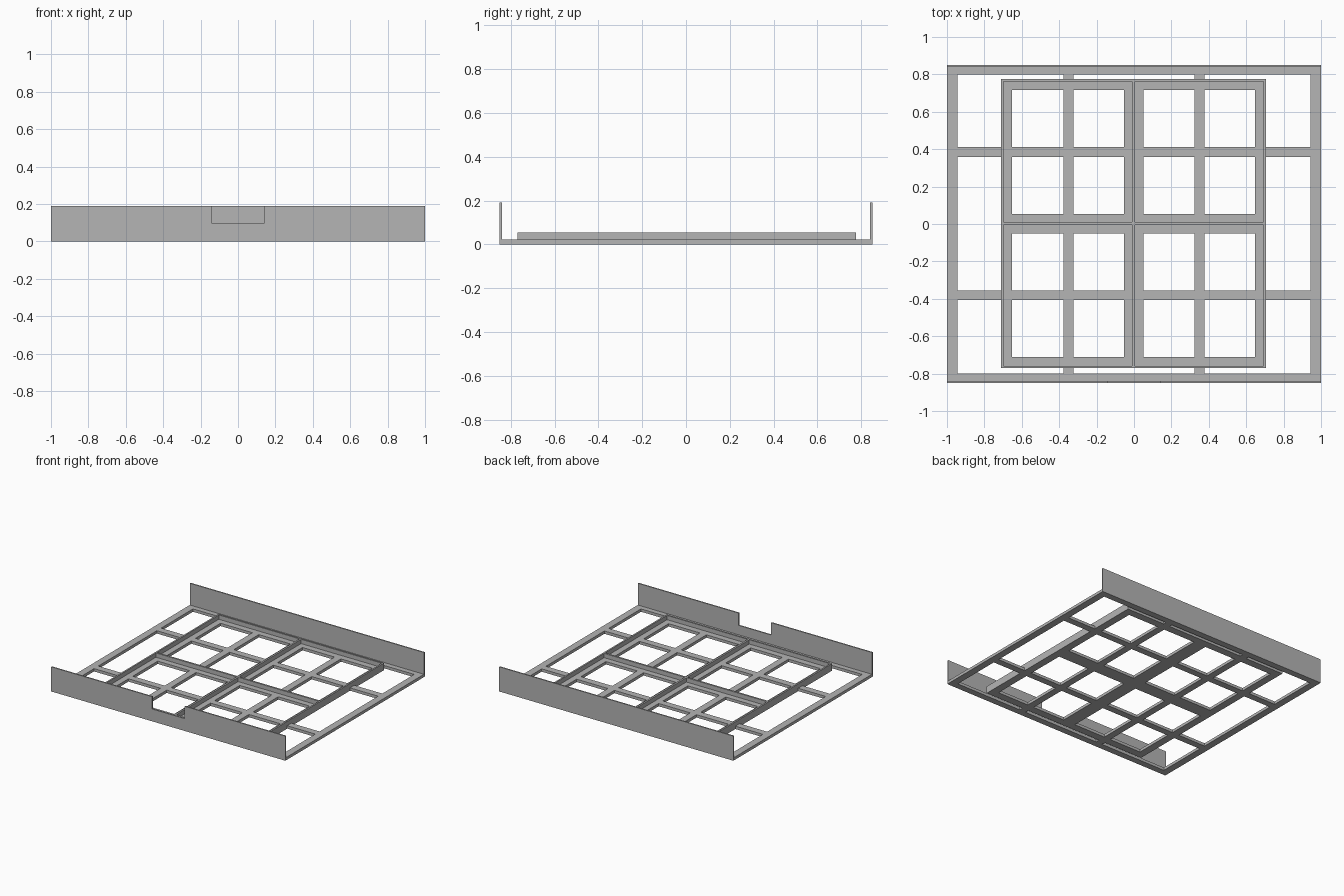
import bpy
import bmesh

if "Cube" in bpy.data.objects:
    bpy.data.objects.remove(bpy.data.objects["Cube"], do_unlink=True)

# Single grey material
grey = bpy.data.materials.new("plain_grey")
grey.use_nodes = True
COLOUR = (0.46, 0.46, 0.46, 1)
grey.diffuse_color = COLOUR
grey.node_tree.nodes["Principled BSDF"].inputs["Base Color"].default_value = COLOUR


def finish(name, bm):
    bmesh.ops.recalc_face_normals(bm, faces=bm.faces)
    mesh = bpy.data.meshes.new(name)
    bm.to_mesh(mesh)
    bm.free()
    mesh.materials.append(grey)
    obj = bpy.data.objects.new(name, mesh)
    bpy.context.collection.objects.link(obj)
    return obj


def extrude(bm, faces, vector):
    new = bmesh.ops.extrude_face_region(bm, geom=faces, use_keep_orig=True)["geom"]
    bmesh.ops.translate(bm, vec=vector, verts=[v for v in new if isinstance(v, bmesh.types.BMVert)])


def lattice(name, bars, z0, z1):
    """Merge overlapping rectangles (x0, x1, y0, y1) into one flat solid."""
    xs = sorted({x for b in bars for x in b[:2]})
    ys = sorted({y for b in bars for y in b[2:]})
    bm = bmesh.new()
    verts = {}

    def vert(x, y):
        if (x, y) not in verts:
            verts[x, y] = bm.verts.new((x, y, z0))
        return verts[x, y]

    for xa, xb in zip(xs, xs[1:]):
        for ya, yb in zip(ys, ys[1:]):
            cx, cy = (xa + xb) / 2, (ya + yb) / 2
            if any(b[0] < cx < b[1] and b[2] < cy < b[3] for b in bars):
                bm.faces.new([vert(xa, ya), vert(xb, ya), vert(xb, yb), vert(xa, yb)])
    extrude(bm, bm.faces[:], (0, 0, z1 - z0))
    return finish(name, bm)


def frame(x0, x1, y0, y1, w):
    """Four bars around a rectangle."""
    return [(x0, x0 + w, y0, y1), (x1 - w, x1, y0, y1),
            (x0, x1, y0, y0 + w), (x0, x1, y1 - w, y1)]


def end_wall(name, profile, y):
    bm = bmesh.new()
    face = bm.faces.new([bm.verts.new((x, y, z)) for x, z in profile])
    extrude(bm, [face], (0, WALL, 0))
    return finish(name, bm)


WALL = 0.01
HALF_Y = 0.85
INNER_Y = HALF_Y - WALL
FLOOR = 0.022
TOP = 0.19
TRAY = (-0.71, 0.705, -0.77, 0.775)
MID_X, MID_Y = -0.0025, 0.0025

# Floor lattice: outer frame, tray frame, centre cross and thin cross bars
bars = [(-1, -0.945, -INNER_Y, INNER_Y), (0.945, 1, -INNER_Y, INNER_Y),
        (-1, 1, -INNER_Y, -0.8), (-1, 1, 0.8, INNER_Y)]
bars += frame(*TRAY, 0.059)
bars += [(MID_X - 0.052, MID_X + 0.052, TRAY[2], TRAY[3]),
         (TRAY[0], TRAY[1], MID_Y - 0.052, MID_Y + 0.052)]
for side in (-1, 1):
    x, y = 0.351 * side, 0.383 * side + MID_Y
    bars += [(x - 0.027, x + 0.027, -INNER_Y, INNER_Y), (-1, 1, y - 0.026, y + 0.026)]
lattice("floor_lattice", bars, 0, FLOOR)

# Low raised rims dividing the four compartments
rims = frame(*TRAY, 0.012)
rims += [(MID_X - 0.007, MID_X + 0.007, TRAY[2], TRAY[3]),
         (TRAY[0], TRAY[1], MID_Y - 0.007, MID_Y + 0.007)]
lattice("compartment_rims", rims, FLOOR / 2, 0.055)

# Tall end walls, the front one notched
end_wall("back_wall", [(-1, 0), (1, 0), (1, TOP), (-1, TOP)], INNER_Y)
end_wall("front_wall", [(-1, 0), (1, 0), (1, TOP), (0.14, TOP), (0.14, 0.095),
                        (-0.14, 0.095), (-0.14, TOP), (-1, TOP)], -HALF_Y)
